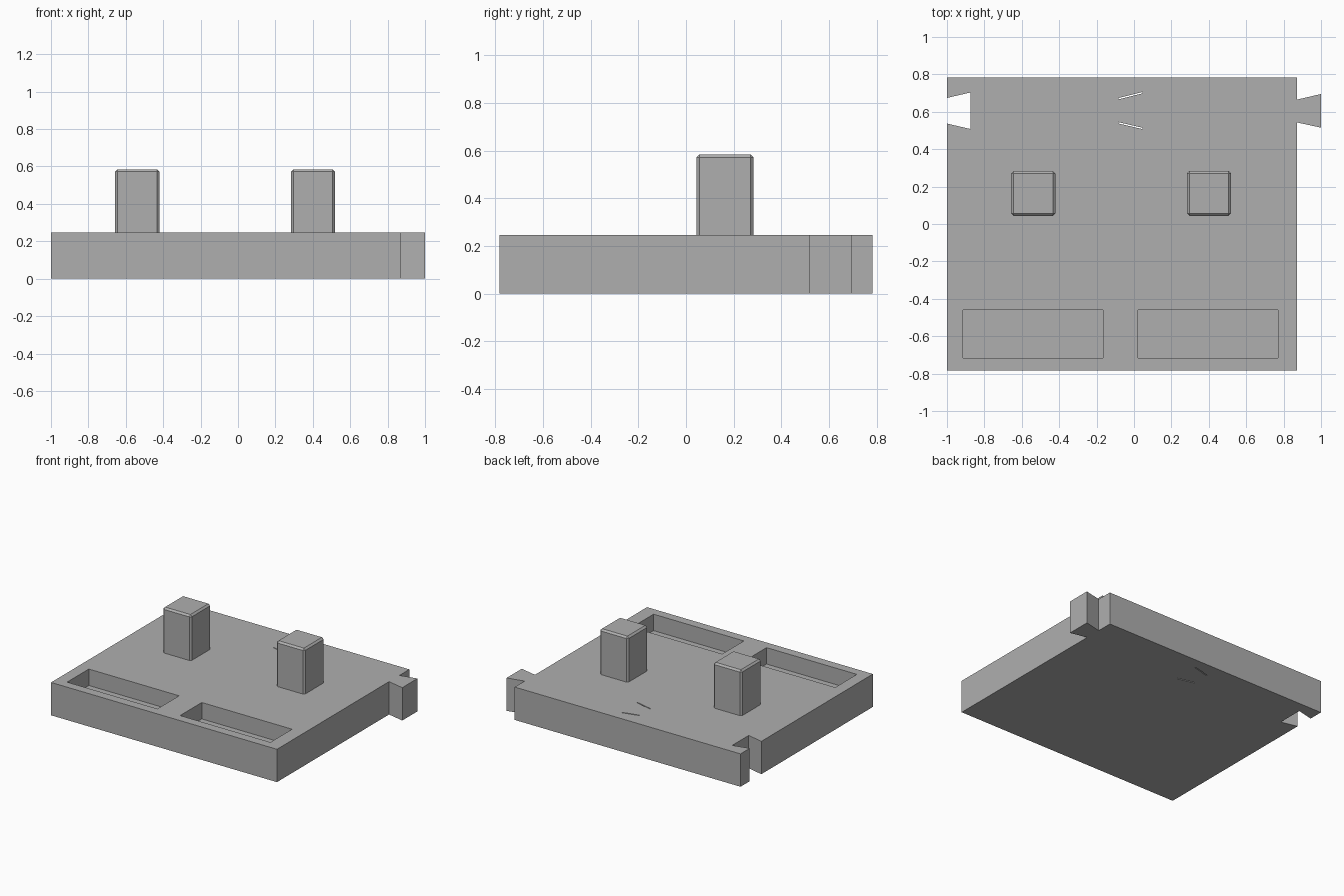
import bpy
import bmesh
from mathutils import Vector

cube = bpy.data.objects.get("Cube")
if cube:
    bpy.data.objects.remove(cube, do_unlink=True)

grey = bpy.data.materials.new("plain grey")
grey.use_nodes = True
COLOUR = (0.43, 0.43, 0.43, 1)
grey.diffuse_color = COLOUR
grey.node_tree.nodes["Principled BSDF"].inputs["Base Color"].default_value = COLOUR

PLATE_TOP = 0.246
PEG_TOP = 0.585


def prism(name, outline, low, high):
    """Extrude a counter-clockwise outline from low to high."""
    bm = bmesh.new()
    base = bm.faces.new([bm.verts.new((x, y, low)) for x, y in outline])
    side = bmesh.ops.extrude_face_region(bm, geom=[base])
    top = [v for v in side["geom"] if isinstance(v, bmesh.types.BMVert)]
    bmesh.ops.translate(bm, verts=top, vec=(0, 0, high - low))
    bmesh.ops.recalc_face_normals(bm, faces=bm.faces)
    mesh = bpy.data.meshes.new(name)
    bm.to_mesh(mesh)
    bm.free()
    mesh.materials.append(grey)
    obj = bpy.data.objects.new(name, mesh)
    bpy.context.collection.objects.link(obj)
    return obj


def rectangle(x0, y0, x1, y1):
    return [(x0, y0), (x1, y0), (x1, y1), (x0, y1)]


def strip(start, end, width):
    """Outline of a thin slanted strip."""
    a, b = Vector(start), Vector(end)
    n = (b - a).orthogonal().normalized() * width / 2
    return [tuple(p) for p in (a - n, b - n, b + n, a + n)]


def cut(target, cutter):
    mod = target.modifiers.new(cutter.name, "BOOLEAN")
    mod.operation = "DIFFERENCE"
    mod.solver = "EXACT"
    mod.object = cutter
    bpy.context.view_layer.objects.active = target
    bpy.ops.object.modifier_apply(modifier=mod.name)
    bpy.data.objects.remove(cutter, do_unlink=True)


# Plate with a dovetail tab on its left and a matching notch on its right
B, R = 0.783, 0.871
plate = prism("base_plate", [
    (-1, -B), (R, -B),
    (R, 0.543), (1, 0.515), (1, 0.695), (R, 0.665),
    (R, B), (-1, B),
    (-1, 0.674), (-0.875, 0.703), (-0.875, 0.508), (-1, 0.537),
], 0, PLATE_TOP)

# Two shallow pockets along the front
for x in (-0.914, 0.022):
    cut(plate, prism("pocket_cutter", rectangle(x, -0.716, x + 0.748, -0.46),
                     PLATE_TOP - 0.123, PLATE_TOP + 0.1))

# Two hairline slits near the back, right through the plate
for start, end in (((-0.083, 0.67), (0.045, 0.702)),
                   ((-0.083, 0.541), (0.045, 0.511))):
    cut(plate, prism("slit_cutter", strip(start, end, 0.007),
                     -0.1, PLATE_TOP + 0.1))

# Two square pegs with chamfered edges
for side, x in (("right", -0.657), ("left", 0.283)):
    peg = prism(side + "_peg", rectangle(x, 0.044, x + 0.236, 0.283),
                PLATE_TOP, PEG_TOP)
    bm = bmesh.new()
    bm.from_mesh(peg.data)
    edges = [e for e in bm.edges
             if max(v.co.z for v in e.verts) > PEG_TOP - 0.01]
    bmesh.ops.bevel(bm, geom=edges, offset=0.013, segments=1,
                    affect="EDGES", profile=0.5)
    bm.to_mesh(peg.data)
    bm.free()
